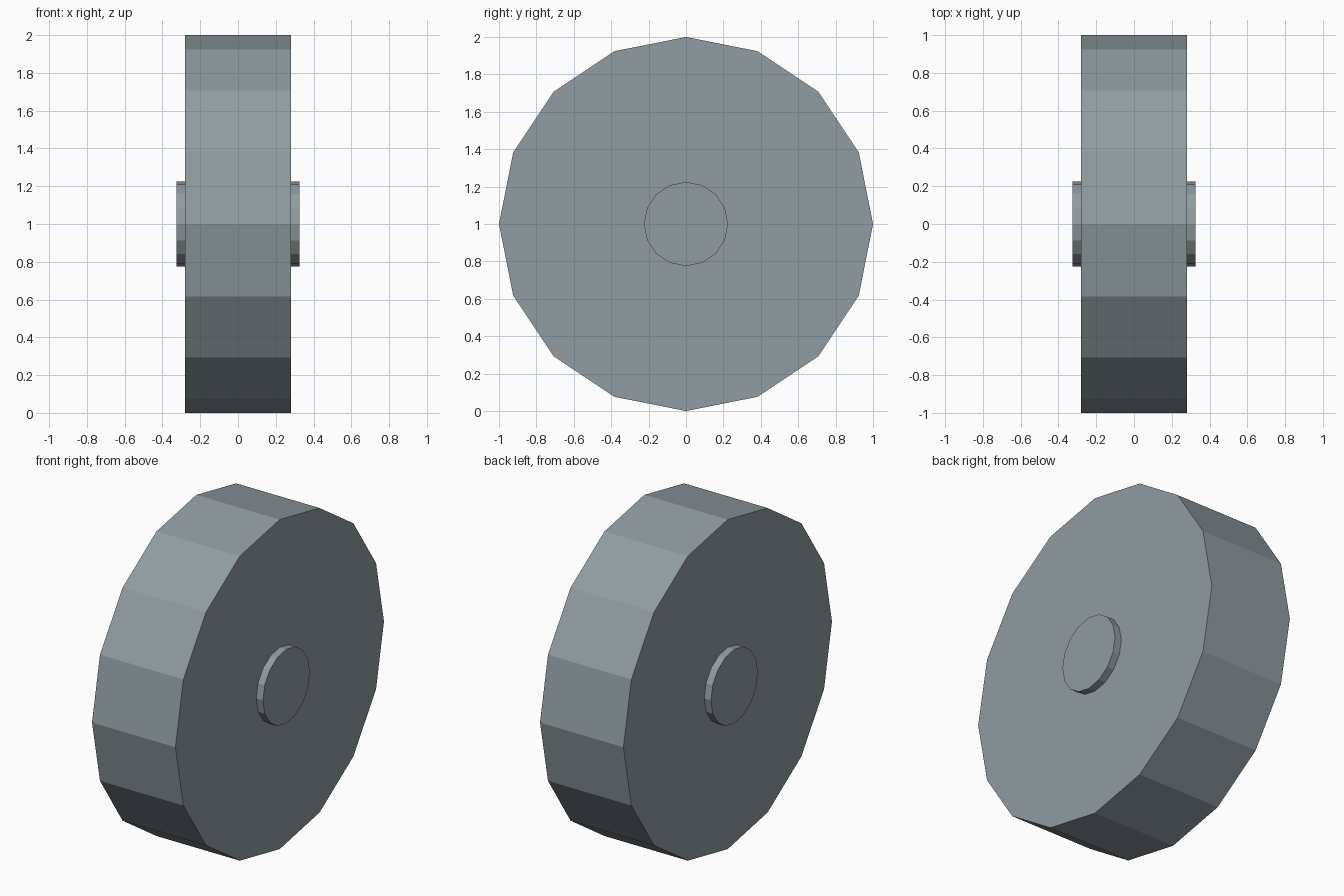
import bpy
import math

if "Cube" in bpy.data.objects:
    bpy.data.objects.remove(bpy.data.objects["Cube"])

# Slate grey shared by both parts
slate = bpy.data.materials.new("slate_grey")
slate.diffuse_color = (0.28, 0.335, 0.36, 1)
slate.use_nodes = True
slate.node_tree.nodes["Principled BSDF"].inputs["Base Color"].default_value = slate.diffuse_color


def disc(name, radius, half_width, sides=16):
    """Flat-shaded cylinder lying along x, centred at z = 1."""
    bpy.ops.mesh.primitive_cylinder_add(
        vertices=sides, radius=radius, depth=2 * half_width,
        location=(0, 0, 1), rotation=(0, math.pi / 2, 0))
    obj = bpy.context.object
    obj.name = name
    obj.data.materials.append(slate)
    bpy.ops.object.transform_apply(location=False, rotation=True, scale=True)
    return obj


# Wide 16-sided wheel
disc("wheel", 1.0, 0.28)

# Axle hub protruding slightly on both sides
disc("axle_hub", 0.225, 0.325)
